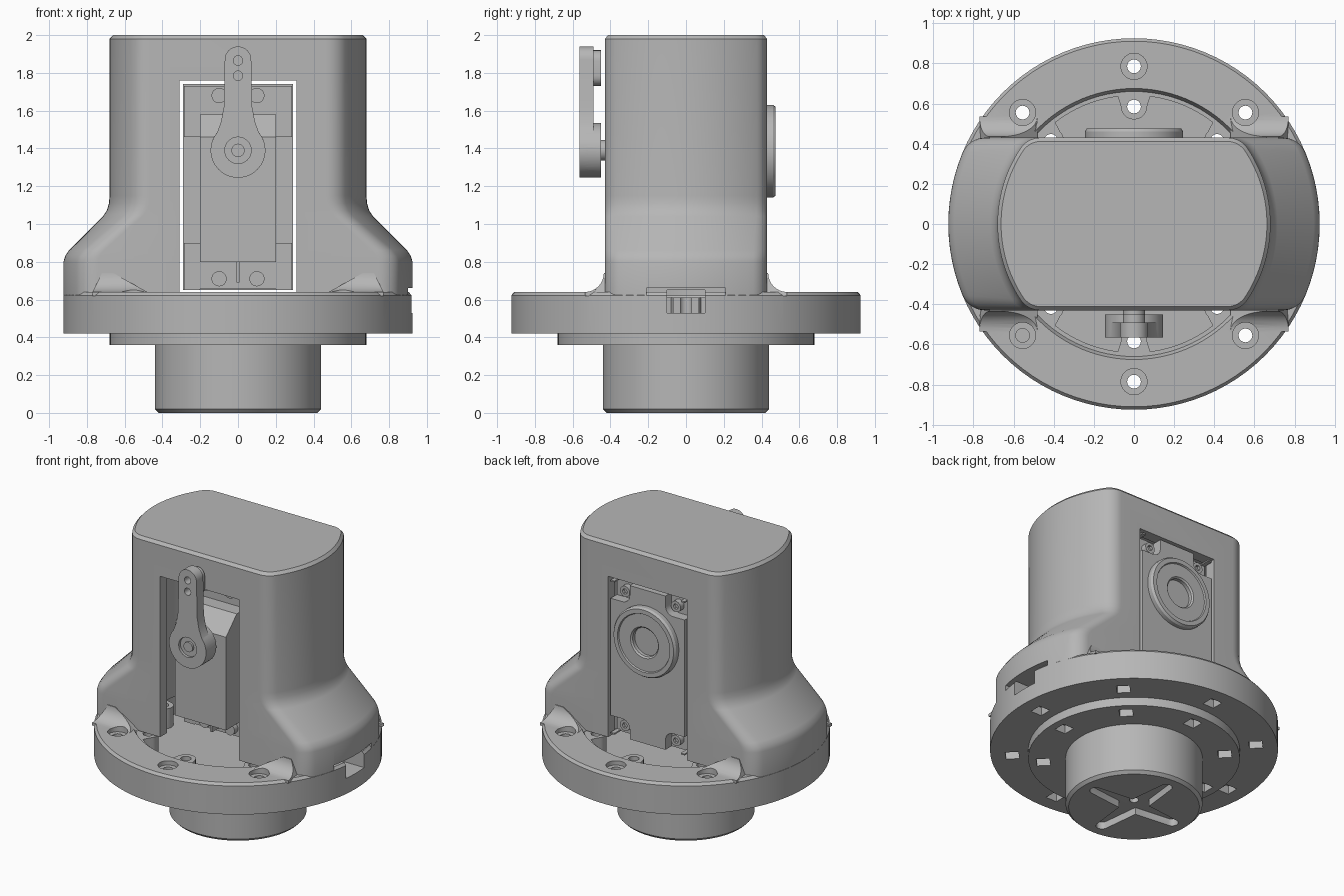
import bpy, bmesh, math
from math import sin, cos, pi, radians, sqrt, atan2
from mathutils import Matrix, Vector

cube = bpy.data.objects.get("Cube")
if cube:
    bpy.data.objects.remove(cube, do_unlink=True)

grey = bpy.data.materials.new("plain grey")
grey.use_nodes = True
COLOUR = (0.47, 0.47, 0.47, 1)
grey.diffuse_color = COLOUR
grey.node_tree.nodes["Principled BSDF"].inputs["Base Color"].default_value = COLOUR


def finish(name, bm):
    bmesh.ops.remove_doubles(bm, verts=bm.verts[:], dist=1e-5)
    bmesh.ops.recalc_face_normals(bm, faces=bm.faces[:])
    mesh = bpy.data.meshes.new(name)
    bm.to_mesh(mesh)
    bm.free()
    mesh.materials.append(grey)
    ob = bpy.data.objects.new(name, mesh)
    bpy.context.collection.objects.link(ob)
    return ob


def loft(name, rings):
    """Skin equal-length rings of 3D points and cap both ends."""
    bm = bmesh.new()
    rows = [[bm.verts.new(p) for p in ring] for ring in rings]
    n = len(rows[0])
    for a, b in zip(rows, rows[1:]):
        for i in range(n):
            j = (i + 1) % n
            bm.faces.new((a[i], a[j], b[j], b[i]))
    bm.faces.new(rows[0])
    bm.faces.new(rows[-1])
    return finish(name, bm)


def box(name, x, y, z):
    return loft(name, [[(x[0], y[0], h), (x[1], y[0], h), (x[1], y[1], h), (x[0], y[1], h)] for h in z])


def prism_y(name, pts, y0, y1):
    return loft(name, [[(x, y, z) for x, z in pts] for y in (y0, y1)])


def lathe(name, profile, at=(0, 0, 0), along_y=False, steps=96):
    """Spin (radius, height) points around z, or around y when along_y is set."""
    bm = bmesh.new()
    vs = [bm.verts.new((r, 0, h)) for r, h in profile]
    edges = [bm.edges.new(p) for p in zip(vs, vs[1:])]
    bmesh.ops.spin(bm, geom=vs + edges, cent=(0, 0, 0), axis=(0, 0, 1), angle=2 * pi, steps=steps)
    turn = Matrix.Rotation(radians(-90), 4, 'X') if along_y else Matrix()
    bmesh.ops.transform(bm, matrix=Matrix.Translation(at) @ turn, verts=bm.verts[:])
    return finish(name, bm)


def rod(name, r, lo, hi, at=(0, 0, 0), along_y=False, steps=32):
    return lathe(name, [(0, lo), (r, lo), (r, hi), (0, hi)], at, along_y, steps)


def combine(ob, others, operation='DIFFERENCE'):
    for other in others:
        other.hide_render = True
        mod = ob.modifiers.new("bool", 'BOOLEAN')
        mod.operation, mod.solver, mod.object = operation, 'EXACT', other
        bpy.context.view_layer.objects.active = ob
        bpy.ops.object.modifier_apply(modifier=mod.name)
        bpy.data.objects.remove(other, do_unlink=True)
    return ob


def arc(cx, cy, r, a0, a1, n):
    return [(cx + r * cos(radians(a0 + (a1 - a0) * i / n)),
             cy + r * sin(radians(a0 + (a1 - a0) * i / n))) for i in range(n + 1)]


def section(R, h, z, f=0.12):
    """A circle trimmed by two flats at y = +-h, with rounded corners."""
    cx, cy = sqrt((R - f) ** 2 - (h - f) ** 2), h - f
    a = math.degrees(atan2(cy, cx))
    q = arc(0, 0, R, 0, a, 12)[:-1] + arc(cx, cy, f, a, 90, 8)
    half = q + [(-x, y) for x, y in reversed(q)][:-1]
    return [(x, y, z) for x, y in half] + [(-x, -y, z) for x, y in half]


# Round base: flange, lower step and recessed floor
base = lathe("base_flange", [(0, .3), (.68, .36), (.68, .42), (.925, .42), (.925, .622), (.91, .64),
                             (.675, .64), (.66, .61), (.64, .61), (.64, .47), (0, .47)])
for v in base.data.vertices:
    if abs(v.co.z - .3) < 1e-4:
        v.co.z = .36

# Screw bosses along the recess rim
bosses, cutters = [], []
for k in range(8):
    a = k * pi / 4
    spin = Matrix.Rotation(a, 4, 'Z')
    u = [(x, y) for x, y in arc(.585, 0, .065, 90, 270, 10)] + [(.65, -.085), (.65, .085)]
    bosses.append(loft("boss", [[spin @ Vector((x, y, z)) for x, y in u] for z in (.45, .61)]))

    def tool(r, w, z0, z1):
        o = box("nut", (r - w, r + w), (-w, w), (z0, z1))
        o.data.transform(spin)
        return o
    for r, floor in ((.585, .36), (.785, .42)):
        side_hole = r > .7 and k % 4 == 0
        spot = (r * cos(a), r * sin(a), 0)
        cutters.append(rod("hole", .034, .3, .58 if side_hole else .8, spot))
        cutters.append(tool(r, .043, floor - .05, floor + .06))
        if r > .7 and not side_hole:
            cutters.append(rod("countersink", .065, .61, .8, spot))
combine(base, bosses, 'UNION')

# Curved gussets where the housing meets the flange
for sx in (-1, 1):
    for sy in (-1, 1):
        prof = [(.41, .62), (.535, .62)] + arc(.535, .74, .1, 270, 180, 8) + [(.41, .74)]
        rings = []
        for x, lean in ((.48, 1.8), (.77, -.5)):
            rings.append([(sx * (x + lean * max(0, z - .64)), sy * y, z) for y, z in prof])
        combine(base, [loft("gusset", rings)], 'UNION')
cutters.append(box("port", (.6, 1.1), (-.1, .1), (.53, .7)))
combine(base, cutters)

# Hub below, with a cross-shaped recess
hub = lathe("hub", [(0, 0), (.42, 0), (.44, .02), (.44, .37), (0, .37)])
tools = [rod("screw_hole", .03, -.1, .12)]
for k in range(4):
    spin = Matrix.Rotation(k * pi / 2, 4, 'Z')
    arm = [(0, -.075), (.1, -.065)] + arc(.32, 0, .04, -80, 80, 8) + [(.1, .065), (0, .075)]
    tools.append(loft("arm", [[spin @ Vector((x, y, z)) for x, y in arm] for z in (-.1, .05)]))
combine(hub, tools)

# Hollow housing with flared skirt, open at front and back
shape = [(.62, .924), (.80, .924), (.83, .915), (.86, .895), (1.04, .715), (1.07, .695),
         (1.11, .683), (1.15, .68), (1.98, .68)]
housing = loft("housing", [section(R, .43, z) for z, R in shape] + [section(.662, .412, 2, .11)])
combine(housing, [
    loft("cavity", [section(.6, .35, z) for z in (.5, 1.92)]),
    box("slot", (-.31, .31), (-.6, .6), (.5, 1.76)),
    box("port", (.5, 1.1), (-.1, .1), (.5, .65)),
    box("vent", (.75, 1.1), (-.21, .21), (.5, .66)),
])

# Motor case filling the back opening, with screw notches in its corners
case = box("motor_case", (-.29, .29), (-.06, .43), (.65, 1.74))
notches = []
for sx in (-1, 1):
    for z, dz in ((.72, -.2), (1.67, .2)):
        x = sx * .2
        notches.append(rod("notch", .06, .36, .6, (x, 0, z), True))
        notches.append(box("n", sorted((x, x + sx * .2)), (.36, .6), (z - .06, z + .06)))
        notches.append(box("n", (x - .06, x + .06), (.36, .6), sorted((z, z + dz))))
combine(case, notches)
for sx in (-1, 1):
    side = "left" if sx > 0 else "right"
    for z, level in ((.72, "lower"), (1.67, "upper")):
        screw = rod(f"back_screw_{level}_{side}", .038, .34, .40, (sx * .2, 0, z), True)
        combine(screw, [rod("socket", .02, .38, .5, (sx * .2, 0, z), True, 6)])
    for (z0, z1), level in (((.65, .9), "lower"), ((1.46, 1.73), "upper")):
        box(f"corner_block_{level}_{side}", sorted((sx * .2, sx * .285)), (-.2, -.05), (z0, z1))
    for z, level in ((.71, "lower"), (1.68, "upper")):
        rod(f"front_screw_{level}_{side}", .04, -.24, -.15, (sx * .1, 0, z), True)

# Pivot ring on the back
lathe("pivot_ring", [(0, .40), (.245, .40), (.245, .46), (.235, .475), (.205, .475), (.2, .465),
                     (.11, .465), (.1, .455), (.1, .41), (0, .41)], (0, 0, 1.385), True)

# Motor front: mounting plate, body with sloped top, rib
box("mounting_plate", (-.2, .2), (-.2, -.05), (.655, 1.73))
body = [(-.42, .8), (-.42, 1.46), (-.3, 1.58), (-.1, 1.58), (-.1, .8)]
loft("motor_body", [[(x, y, z) for y, z in body] for x in (-.2, .2)])
box("plate_rib", (-.008, .008), (-.3, -.15), (.69, .82))
rod("output_shaft", .055, -.5, -.38, (0, 0, 1.39), True)

# Lever arm on the shaft
outline = arc(0, 1.87, .07, 0, 180, 16) + [(-.075, 1.62), (-.09, 1.54)] \
    + arc(0, 1.39, .145, 140, 400, 40) + [(.09, 1.54), (.075, 1.62)]
lever = prism_y("lever_arm", outline, -.565, -.49)
stadium = arc(0, 1.865, .055, 0, 180, 12) + arc(0, 1.785, .055, 180, 360, 12)
combine(lever, [rod("disc", .145, -.52, -.45, (0, 0, 1.39), True, 48),
                prism_y("tip", stadium, -.52, -.45)], 'UNION')
combine(lever, [rod("h", .025, -.7, -.3, (0, 0, z), True) for z in (1.785, 1.865)]
        + [rod("recess", .07, -.7, -.545, (0, 0, 1.39), True)])
lever_screw = rod("lever_screw", .035, -.56, -.5, (0, 0, 1.39), True)

# Smooth shading with crisp edges
bpy.ops.object.select_all(action='DESELECT')
for ob in bpy.context.collection.objects:
    if ob.type == 'MESH' and grey.name in ob.data.materials:
        ob.select_set(True)
        bpy.context.view_layer.objects.active = ob
bpy.ops.object.shade_smooth_by_angle(angle=radians(30))
